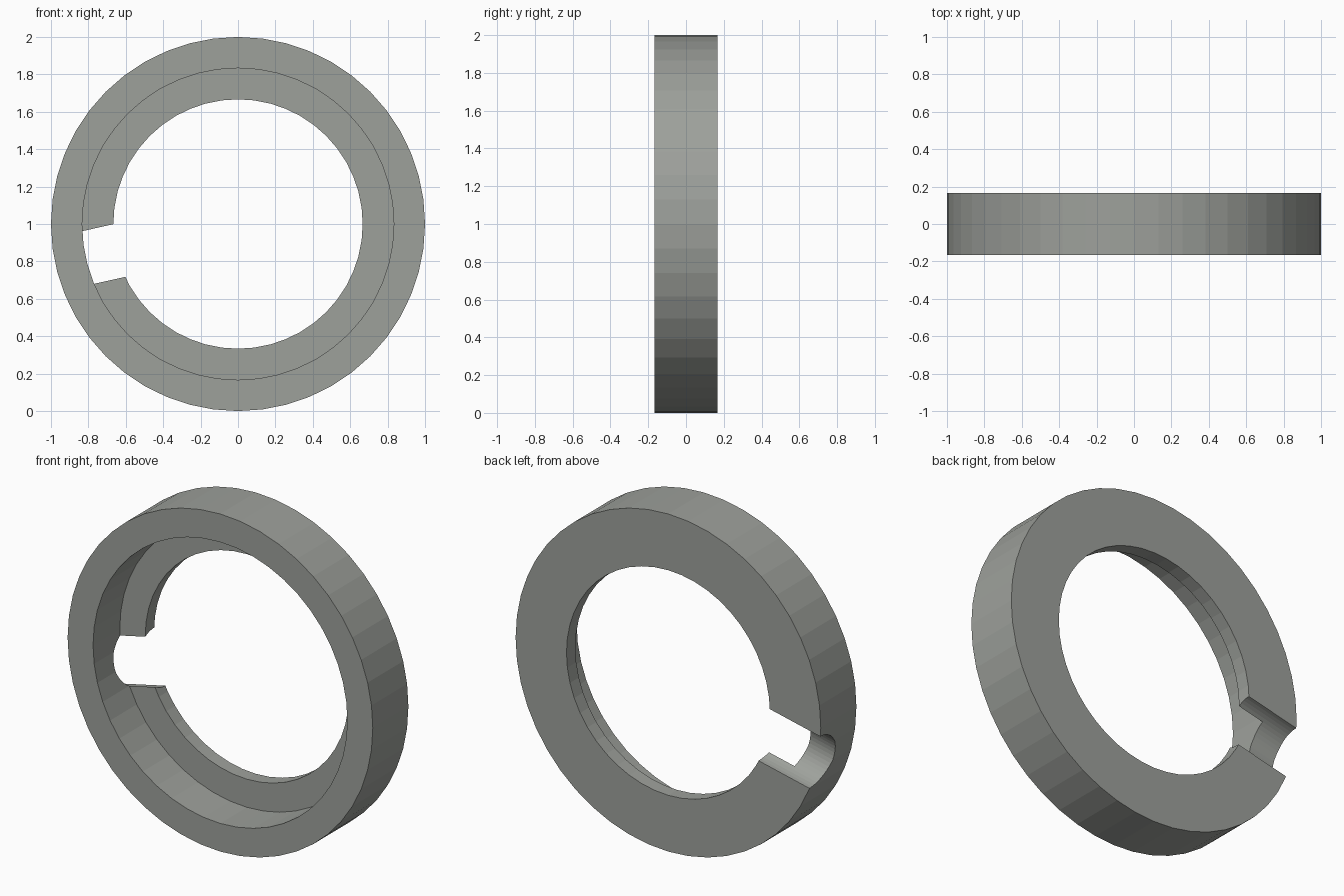
import bpy, bmesh, math
from mathutils import Matrix, Vector

if "Cube" in bpy.data.objects:
    bpy.data.objects.remove(bpy.data.objects["Cube"])

SIDES = 48
HALF = 1 / 6          # half the ring's depth
LEDGE = 1 / 12        # front face of the inner ledge

grey = bpy.data.materials.new("light_grey")
grey.diffuse_color = (0.34, 0.355, 0.33, 1)
grey.use_nodes = True
grey.node_tree.nodes["Principled BSDF"].inputs["Base Color"].default_value = grey.diffuse_color


def make_object(name, bm):
    bmesh.ops.recalc_face_normals(bm, faces=bm.faces)
    mesh = bpy.data.meshes.new(name)
    bm.to_mesh(mesh)
    bm.free()
    mesh.materials.append(grey)
    obj = bpy.data.objects.new(name, mesh)
    bpy.context.collection.objects.link(obj)
    return obj


# Stepped ring: closed (radius, y) profile revolved about the y axis
profile = [(1, -HALF), (1, HALF), (2 / 3, HALF),
           (2 / 3, LEDGE), (5 / 6, LEDGE), (5 / 6, -HALF)]
bm = bmesh.new()
rings = []
for i in range(SIDES):
    a = 2 * math.pi * i / SIDES
    rings.append([bm.verts.new((r * math.cos(a), y, 1 + r * math.sin(a)))
                  for r, y in profile])
n = len(profile)
for i in range(SIDES):
    p, q = rings[i], rings[(i + 1) % SIDES]
    for j in range(n):
        k = (j + 1) % n
        bm.faces.new((p[j], p[k], q[k], q[j]))
ring = make_object("stepped_ring", bm)

# Round-bottomed radial notch cut into the back of the ring
angle = math.radians(180 + 12.6)
direction = Vector((math.cos(angle), 0, math.sin(angle)))
place = (Matrix.Translation(Vector((0, HALF, 1)) + direction * 0.85)
         @ direction.to_track_quat('Z', 'Y').to_matrix().to_4x4())
bm = bmesh.new()
bmesh.ops.create_cone(bm, cap_ends=True, segments=SIDES, radius1=1 / 6,
                      radius2=1 / 6, depth=0.8, matrix=place)
cutter = make_object("notch_cutter", bm)
cutter.hide_render = True

mod = ring.modifiers.new("notch", 'BOOLEAN')
mod.operation = 'DIFFERENCE'
mod.solver = 'EXACT'
mod.object = cutter
bpy.context.view_layer.objects.active = ring
ring.select_set(True)
bpy.ops.object.modifier_apply(modifier=mod.name)
bpy.data.objects.remove(cutter)
